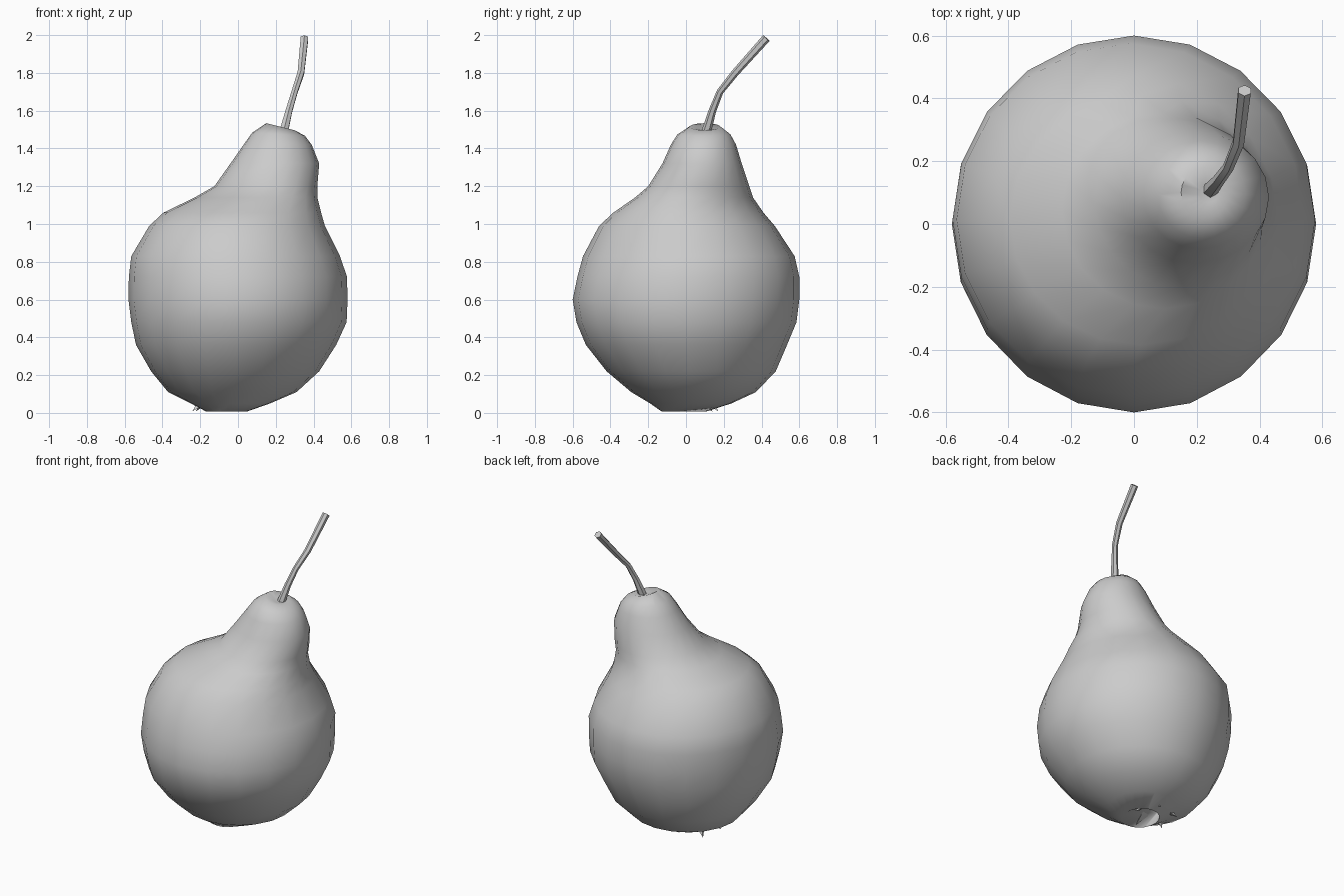
import bpy, bmesh, math
from mathutils import Vector

if "Cube" in bpy.data.objects:
    bpy.data.objects.remove(bpy.data.objects["Cube"])

SIDES = 20


def finish(bm, name, angle):
    bmesh.ops.recalc_face_normals(bm, faces=bm.faces)
    me = bpy.data.meshes.new(name)
    bm.to_mesh(me)
    bm.free()
    ob = bpy.data.objects.new(name, me)
    bpy.context.collection.objects.link(ob)
    bpy.ops.object.select_all(action='DESELECT')
    bpy.context.view_layer.objects.active = ob
    ob.select_set(True)
    bpy.ops.object.shade_smooth_by_angle(angle=math.radians(angle))
    return ob


def bridge(bm, rings):
    for a, b in zip(rings, rings[1:]):
        n = len(a)
        for i in range(n):
            bm.faces.new((a[i], a[(i + 1) % n], b[(i + 1) % n], b[i]))
    bm.faces.new(rings[0][::-1])
    bm.faces.new(rings[-1])


# Fruit body: z, x min, x max, y min, y max, tilt along x
profile = [
    (0.07, -0.17, -0.07, 0.00, 0.09, 0),
    (0.008, -0.17, 0.05, -0.13, 0.11, 0),
    (0.05, -0.25, 0.17, -0.19, 0.24, 0),
    (0.11, -0.37, 0.31, -0.29, 0.37, 0),
    (0.22, -0.46, 0.43, -0.42, 0.475, 0),
    (0.36, -0.54, 0.52, -0.53, 0.535, 0),
    (0.48, -0.565, 0.575, -0.58, 0.585, 0),
    (0.60, -0.58, 0.58, -0.60, 0.60, 0),
    (0.72, -0.578, 0.577, -0.575, 0.60, 0),
    (0.83, -0.565, 0.54, -0.545, 0.575, 0),
    (0.99, -0.47, 0.46, -0.46, 0.47, 0),
    (1.06, -0.395, 0.44, -0.385, 0.41, 0),
    (1.14, -0.23, 0.42, -0.27, 0.355, 0),
    (1.20, -0.125, 0.42, -0.20, 0.335, 0),
    (1.32, -0.04, 0.43, -0.125, 0.295, 0),
    (1.42, 0.03, 0.39, -0.08, 0.265, 0),
    (1.475, 0.075, 0.355, -0.045, 0.235, -0.06),
    (1.515, 0.15, 0.30, 0.02, 0.18, -0.25),
    (1.50, 0.21, 0.27, 0.07, 0.13, -0.1),
]
bm = bmesh.new()
rings = []
for z, x0, x1, y0, y1, tilt in profile:
    ring = []
    for i in range(SIDES):
        a = 2 * math.pi * i / SIDES
        dx = (x1 - x0) / 2 * math.cos(a)
        dy = (y1 - y0) / 2 * math.sin(a)
        ring.append(bm.verts.new(((x0 + x1) / 2 + dx, (y0 + y1) / 2 + dy, z + tilt * dx)))
    rings.append(ring)
bridge(bm, rings)
finish(bm, "fruit_body", 60)

# Stem: bent tapered tube swept along a path
path = [(0.24, 0.105, 1.48, 0.026), (0.27, 0.14, 1.60, 0.020), (0.30, 0.18, 1.70, 0.018),
        (0.333, 0.26, 1.80, 0.020), (0.352, 0.425, 1.984, 0.023)]
bm = bmesh.new()
rings = []
pts = [Vector(p[:3]) for p in path]
for i, p in enumerate(pts):
    d = (pts[min(i + 1, len(pts) - 1)] - pts[max(i - 1, 0)]).normalized()
    u = d.cross(Vector((1, 0, 0))).normalized()
    v = d.cross(u)
    rings.append([bm.verts.new(p + path[i][3] * (u * math.cos(k * math.pi / 3) + v * math.sin(k * math.pi / 3)))
                  for k in range(6)])
bridge(bm, rings)
finish(bm, "stem", 50)

# Dried sepals around the hollow at the base
bm = bmesh.new()
for k in range(5):
    a = 2 * math.pi * k / 5 + 2.4
    out = Vector((math.cos(a), math.sin(a), 0))
    side = Vector((-out.y, out.x, 0))
    c = Vector((-0.12, 0.045, 0))
    base = c + out * 0.06 + Vector((0, 0, 0.06))
    tip = c + out * 0.14 + Vector((0, 0, 0.008))
    v = [bm.verts.new(q) for q in (base - side * 0.03, base + side * 0.03,
                                   base + out * 0.04 + Vector((0, 0, 0.01)), tip)]
    for f in ((0, 1, 2), (0, 3, 1), (1, 3, 2), (2, 3, 0)):
        bm.faces.new([v[j] for j in f])
finish(bm, "base_sepals", 40)
